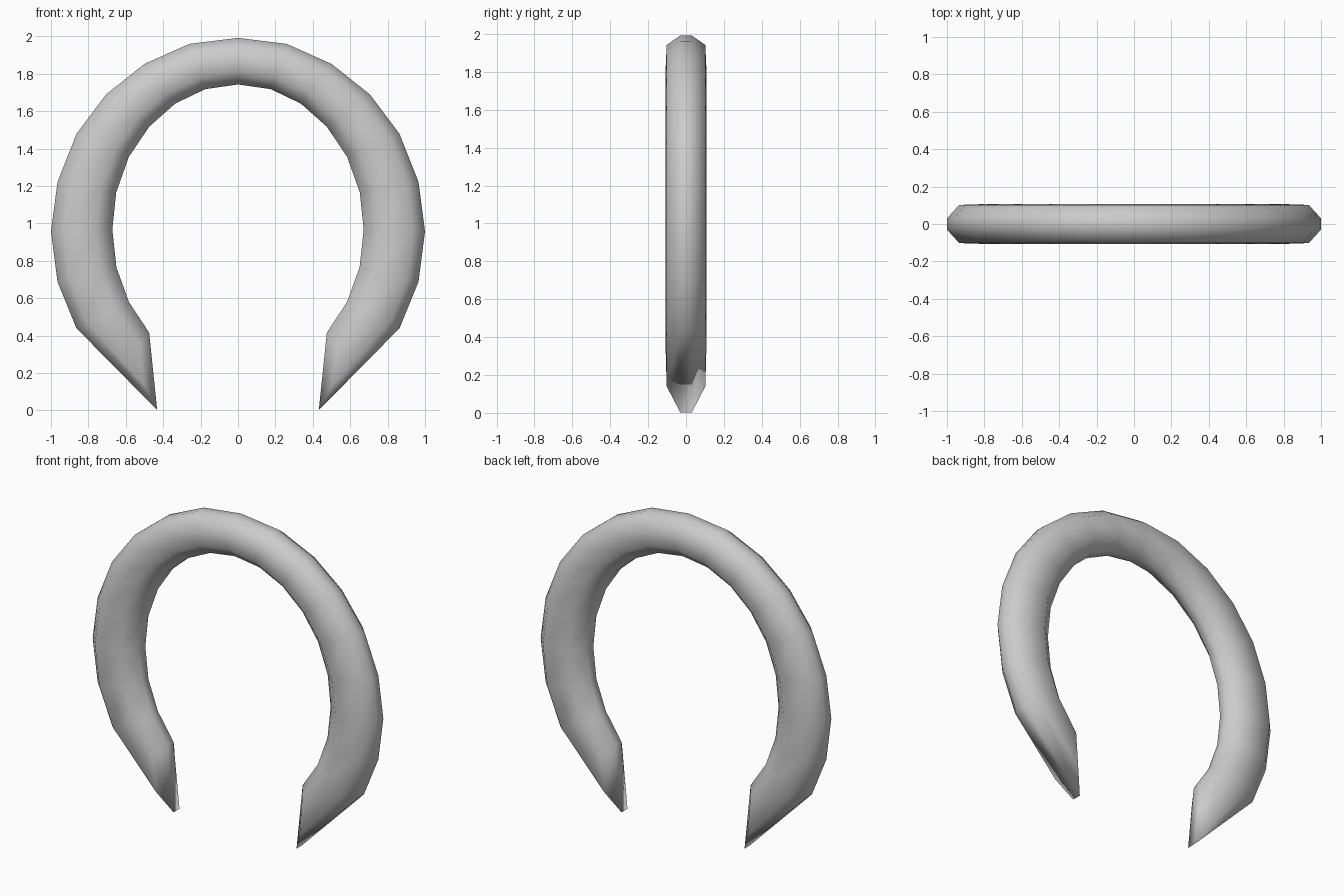
import bpy, bmesh
from mathutils import Vector

if "Cube" in bpy.data.objects:
    bpy.data.objects.remove(bpy.data.objects["Cube"])

# Outer and inner rim of the right half (x, z), from crown to tip
outer = [(0, 1.992), (.26, 1.96), (.5, 1.853), (.705, 1.69), (.864, 1.478),
         (.965, 1.222), (1, .957), (.965, .688), (.864, .44), (.432, .002)]
inner = [(0, 1.743), (.175, 1.718), (.337, 1.64), (.475, 1.517), (.583, 1.357),
         (.651, 1.167), (.672, .967), (.65, .765), (.583, .58), (.475, .416)]

# Eight-sided section: fraction from outer to inner rim, and depth
section = [(0, -.03), (.2, -.102), (.73, -.108), (1, -.03),
           (1, .03), (.73, .108), (.2, .102), (0, .03)]


def ring(i, side):
    o, n = Vector(outer[i]), Vector(inner[i])
    pts = []
    for f, y in section:
        p = o.lerp(n, f)
        if i == len(outer) - 1:
            # the end tapers to a blade: its flanks sit behind the ridge
            if f == .2:
                p = Vector((.505, .14))
            elif f == .73:
                p = Vector((.525, .35))
        pts.append((side * p.x, y, p.y))
    return pts


bm = bmesh.new()
last = len(outer) - 1
rings = []
for k in range(-last, last + 1):
    rings.append([bm.verts.new(p) for p in ring(abs(k), -1 if k < 0 else 1)])

# Skin between neighbouring rings
for a, b in zip(rings, rings[1:]):
    for j in range(8):
        m = (j + 1) % 8
        bm.faces.new((a[j], a[m], b[m], b[j]))

# Wedge-shaped ends: two flanks and a narrow ridge
for r in (rings[0], rings[-1]):
    for idx in ((0, 1, 2, 3), (0, 3, 4, 7), (4, 5, 6, 7)):
        bm.faces.new([r[i] for i in idx])

bmesh.ops.recalc_face_normals(bm, faces=bm.faces)
for f in bm.faces:
    f.smooth = True
mesh = bpy.data.meshes.new("open_ring")
bm.to_mesh(mesh)
bm.free()
obj = bpy.data.objects.new("open_ring", mesh)
bpy.context.collection.objects.link(obj)
